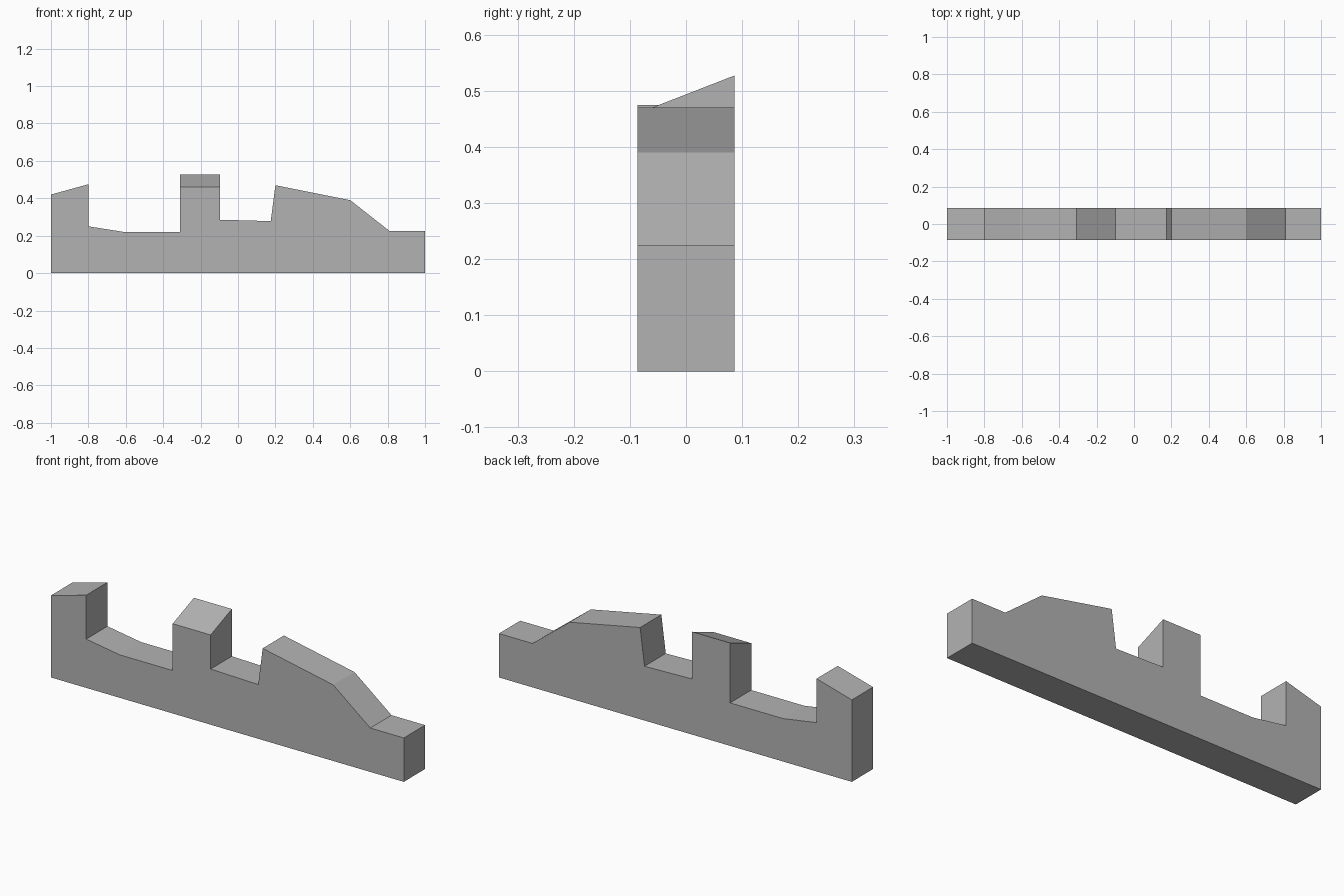
import bpy
import bmesh

default = bpy.data.objects.get("Cube")
if default:
    bpy.data.objects.remove(default, do_unlink=True)

HALF_DEPTH = 0.086
TOWER_FRONT, TOWER_BACK = 0.46, 0.527

grey = bpy.data.materials.new("plain grey")
grey.use_nodes = True
colour = (0.45, 0.45, 0.45, 1)
grey.diffuse_color = colour
grey.node_tree.nodes["Principled BSDF"].inputs["Base Color"].default_value = colour


def outline(tower_top):
    """Side outline (x, z) of the wall, running around from the lower left."""
    return [
        (-1, 0), (1, 0),
        (1, 0.225), (0.81, 0.225),                       # low end step
        (0.6, 0.39), (0.2, 0.47), (0.175, 0.278),        # sloped hump
        (-0.095, 0.285), (-0.095, tower_top),            # slanted tower
        (-0.31, tower_top), (-0.31, 0.22),
        (-0.61, 0.22), (-0.8, 0.25),                     # shallow dip
        (-0.8, 0.475), (-1, 0.42),                       # tall end post
    ]


# Stepped wall: front and back outlines bridged by side faces
bm = bmesh.new()
front = [bm.verts.new((x, -HALF_DEPTH, z)) for x, z in outline(TOWER_FRONT)]
back = [bm.verts.new((x, HALF_DEPTH, z)) for x, z in outline(TOWER_BACK)]
bm.faces.new(front)
bm.faces.new(back[::-1])
for i in range(len(front)):
    j = (i + 1) % len(front)
    bm.faces.new((front[i], back[i], back[j], front[j]))
bmesh.ops.recalc_face_normals(bm, faces=bm.faces)

mesh = bpy.data.meshes.new("stepped_wall")
bm.to_mesh(mesh)
bm.free()
mesh.materials.append(grey)
wall = bpy.data.objects.new("stepped_wall", mesh)
bpy.context.collection.objects.link(wall)
